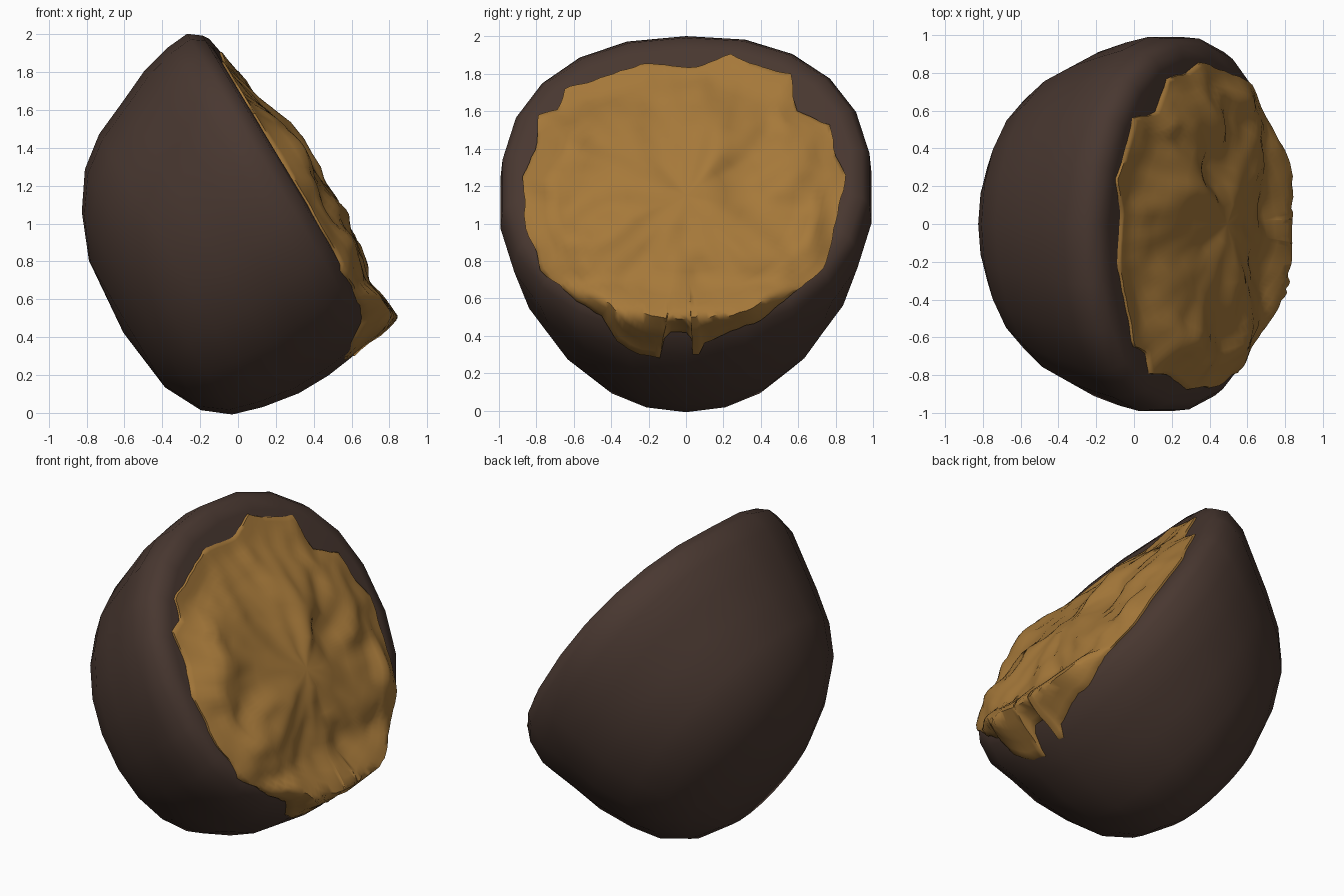
import bpy, bmesh, math
from mathutils import Vector, noise
from mathutils.bvhtree import BVHTree

cube = bpy.data.objects.get("Cube")
if cube:
    bpy.data.objects.remove(cube, do_unlink=True)


def make_material(name, colour):
    mat = bpy.data.materials.new(name)
    mat.use_nodes = True
    mat.diffuse_color = (*colour, 1)
    mat.node_tree.nodes["Principled BSDF"].inputs["Base Color"].default_value = (*colour, 1)
    return mat


def make_object(name, bm, mat, angle):
    bmesh.ops.recalc_face_normals(bm, faces=bm.faces)
    mesh = bpy.data.meshes.new(name)
    bm.to_mesh(mesh)
    mesh.materials.append(mat)
    obj = bpy.data.objects.new(name, mesh)
    bpy.context.collection.objects.link(obj)
    bpy.ops.object.select_all(action="DESELECT")
    obj.select_set(True)
    bpy.context.view_layer.objects.active = obj
    bpy.ops.object.shade_smooth_by_angle(angle=math.radians(angle))


def bridge(bm, ring_a, ring_b):
    count = len(ring_a)
    for i in range(count):
        j = (i + 1) % count
        bm.faces.new((ring_a[i], ring_a[j], ring_b[j], ring_b[i]))


def fan(bm, ring, centre):
    tip = bm.verts.new(centre)
    for i in range(len(ring)):
        bm.faces.new((ring[i - 1], ring[i], tip))


def interpolate(table, value):
    for (a, va), (b, vb) in zip(table, table[1:]):
        if value <= b:
            t = max(0, (value - a) / (b - a))
            return va + (vb - va) * t
    return table[-1][1]


# Tilted frame of the cut face, whose left half leans a little outwards
CENTRE = Vector((0.27, 0, 1.24))
NORMAL = Vector((0.858, 0, 0.515))
DOWN = Vector((0.515, 0, -0.858))


def tilted(depth, slide, side):
    lean = 0.07 * max(0, side) * max(0, 1 + depth)
    return CENTRE + NORMAL * (depth + lean) + DOWN * slide + Vector((0, side, 0))


# Dark shell: oval rings (depth, slide, half height, half width)
RINGS = [
    (0.01, 0, 0.8, 0.88), (-0.005, 0, 0.88, 0.95), (-0.07, 0, 0.93, 0.99),
    (-0.2, 0.03, 0.95, 1), (-0.36, 0.06, 0.94, 0.97), (-0.54, 0.1, 0.9, 0.92),
    (-0.74, 0.125, 0.84, 0.83), (-0.9, 0.16, 0.755, 0.72), (-1.03, 0.2, 0.61, 0.55),
    (-1.13, 0.22, 0.39, 0.34),
]
SIDES = 22


def rounded(value, power):
    return math.copysign(abs(value) ** power, value)


bm = bmesh.new()
rings = []
for depth, slide, high, wide in RINGS:
    power = 0.9 if depth > -0.3 else 0.97
    ring = []
    for i in range(SIDES):
        a = math.tau * i / SIDES
        up, across = rounded(math.cos(a), power), rounded(math.sin(a), power)
        ring.append(bm.verts.new(tilted(depth, slide + high * up, wide * across)))
    rings.append(ring)
for a, b in zip(rings, rings[1:]):
    bridge(bm, a, b)
fan(bm, rings[0], tilted(0, 0, 0))
fan(bm, rings[-1], tilted(-1.17, 0.25, 0))
surface = BVHTree.FromBMesh(bm)
make_object("shell", bm, make_material("dark brown", (0.066, 0.039, 0.03)), 60)

# Filling: ragged edge with drips (side, height), laid over the shell
EDGE = [
    (0.24, 1.91), (0.34, 1.86), (0.56, 1.8), (0.59, 1.6), (0.77, 1.53), (0.8, 1.36),
    (0.86, 1.26), (0.81, 1.05), (0.77, 0.86), (0.74, 0.76), (0.55, 0.61), (0.4, 0.48),
    (0.2, 0.41), (0.1, 0.36), (0.07, 0.3), (0.035, 0.3), (0.03, 0.39), (0, 0.42),
    (-0.08, 0.42), (-0.115, 0.39), (-0.14, 0.28), (-0.24, 0.3), (-0.37, 0.37),
    (-0.45, 0.51), (-0.55, 0.56), (-0.78, 0.75), (-0.8, 0.85), (-0.86, 0.97), (-0.87, 1.25),
    (-0.8, 1.43), (-0.79, 1.58), (-0.69, 1.61), (-0.65, 1.72), (-0.2, 1.86), (0.05, 1.83),
]
# Thickness of the filling by height
THICKNESS = [(0.3, 0.01), (0.4, 0.05), (0.51, 0.12), (0.57, 0.1), (0.7, 0.05),
             (0.88, 0.12), (1.1, 0.14), (1.33, 0.15), (1.56, 0.1), (1.72, 0.04), (1.9, 0)]
MIDDLE = Vector((0, 1.15))


def filling_point(side, height, inward):
    hit = surface.ray_cast(Vector((3, side, height)), Vector((-1, 0, 0)))[0]
    if inward < 0:
        return Vector((hit.x - 0.04, side, height))
    # The lower lip swells quickly, the rest gently
    ramp = min(1, inward / (0.08 if height < 0.65 else 0.15))
    lumps = noise.noise(Vector((side * 3.2, height * 3.2, 4))) * 0.08
    lumps += noise.noise(Vector((side * 8, height * 8, 1))) * 0.03
    lumps *= min(1, max(0, (height - 0.55) / 0.2))
    dent = 0.1 * math.exp(-((side - 0.28) ** 2 + (height - 1.2) ** 2) / 0.015)
    thick = interpolate(THICKNESS, height) * max(0, 1 - 0.75 * (side + 0.1) ** 2)
    return Vector((hit.x + 0.014 + ramp * max(0, thick + lumps - dent), side, height))


def inner_position(p, inward):
    # Rings lose the ragged edge and turn into a plain oval towards the middle
    ray = p - MIDDLE
    oval = ray / math.hypot(ray.x / 0.82, ray.y / 0.68)
    return MIDDLE + ray.lerp(oval, min(1, inward / 0.3)) * (1 - inward)


outline = []
for i, start in enumerate(EDGE):
    a, b = Vector(start), Vector(EDGE[(i + 1) % len(EDGE)])
    steps = max(1, round((b - a).length / 0.04))
    for k in range(steps):
        p = a.lerp(b, k / steps)
        wobble = 1 + 0.015 * noise.noise(Vector((p.x * 14, p.y * 14, 0)))
        outline.append(MIDDLE + (p - MIDDLE) * wobble)

bm = bmesh.new()
rings = []
for inward in (-1, 0, 0.02, 0.05, 0.08, 0.11, 0.15, 0.19, 0.24, 0.3, 0.4, 0.5, 0.62, 0.74, 0.87):
    ring = []
    for p in outline:
        q = inner_position(p, max(0, inward))
        ring.append(bm.verts.new(filling_point(q.x, q.y, inward)))
    rings.append(ring)
for a, b in zip(rings, rings[1:]):
    bridge(bm, a, b)
fan(bm, rings[-1], filling_point(MIDDLE.x, MIDDLE.y, 1))
make_object("filling", bm, make_material("caramel", (0.38, 0.19, 0.042)), 60)
